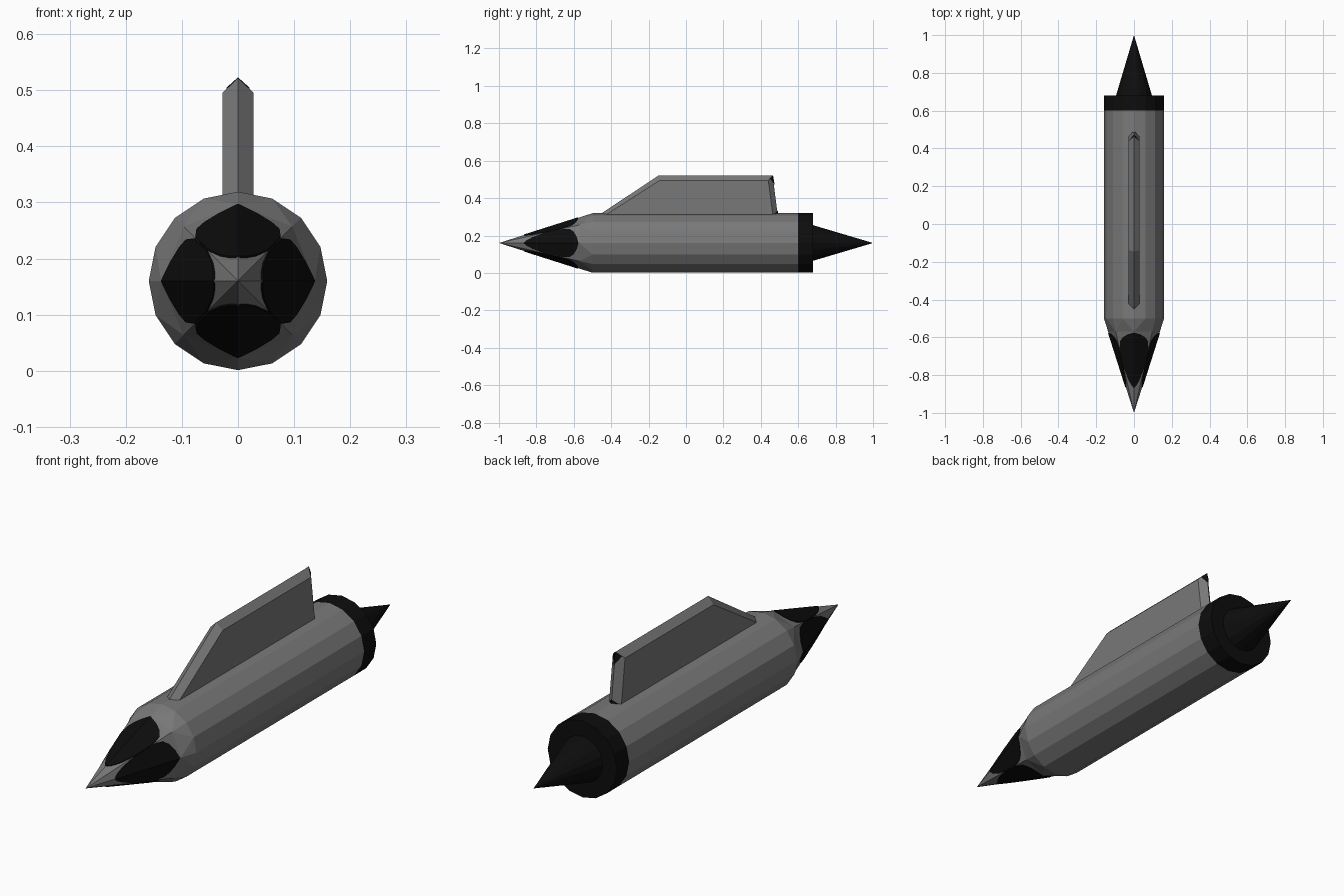
import bpy, math

if "Cube" in bpy.data.objects:
    bpy.data.objects.remove(bpy.data.objects["Cube"])

CZ, R = 0.16, 0.159          # hull axis height and radius
NOSE_Y, RING_Y = -0.5, -0.57  # hull start, blend ring on the nose


def material(name, c):
    m = bpy.data.materials.new(name)
    m.diffuse_color = (c, c, c, 1)
    m.use_nodes = True
    m.node_tree.nodes["Principled BSDF"].inputs["Base Color"].default_value = m.diffuse_color
    return m


grey = material("hull grey", 0.19)
black = material("black", 0.004)


def add(name, verts, faces, mat):
    me = bpy.data.meshes.new(name)
    me.from_pydata(verts, [], faces)
    me.materials.append(mat)
    ob = bpy.data.objects.new(name, me)
    bpy.context.collection.objects.link(ob)
    bpy.context.view_layer.objects.active = ob
    bpy.ops.object.mode_set(mode='EDIT')
    bpy.ops.mesh.select_all(action='SELECT')
    bpy.ops.mesh.normals_make_consistent(inside=False)
    bpy.ops.object.mode_set(mode='OBJECT')
    return ob


def ring(r, y, n=16):
    return [(r * math.sin(i * math.tau / n), y, CZ + r * math.cos(i * math.tau / n))
            for i in range(n)]


def bridge(a, b, n=16):
    return [(a + i, a + (i + 1) % n, b + (i + 1) % n, b + i) for i in range(n)]


def nose_r(y):
    return R * (y + 1) / (NOSE_Y + 1)


# Hull tube with an eight-sided nose blending into sixteen sides
verts = ring(R, 0.6) + ring(R, NOSE_Y) + ring(nose_r(RING_Y), RING_Y, 8) + [(0, -1, CZ)]
faces = bridge(0, 16) + [tuple(range(16))]
for i in range(8):
    a, b = 32 + i, 32 + (i + 1) % 8
    p, m, q = 16 + 2 * i, 17 + 2 * i, 16 + (2 * i + 2) % 16
    faces += [(a, b, m), (a, m, p), (b, q, m), (a, 40, b)]
add("hull", verts, faces, grey)

# Black tail collar and exhaust cone
add("tail_collar", ring(R, 0.6) + ring(R, 0.68),
    bridge(0, 16) + [tuple(range(16)), tuple(range(16, 32))], black)
add("tail_cone", ring(0.095, 0.68) + [(0, 1, CZ)],
    [(i, (i + 1) % 16, 16) for i in range(16)] + [tuple(range(16))], black)

# Teardrop windows lying on the four sides of the nose (y, half width)
outline = [(-0.865, 0.004), (-0.85, 0.016), (-0.82, 0.032), (-0.76, 0.054),
           (-0.70, 0.068), (-0.66, 0.076), (-0.62, 0.074), (-0.60, 0.06),
           (-0.585, 0.035), (-0.577, 0.008)]
for k, side in enumerate(("top", "right", "bottom", "left")):
    c, s = math.cos(k * math.pi / 2), math.sin(k * math.pi / 2)
    verts, faces = [], []
    for lift in (0.003, -0.003):
        for y, w in outline:
            r = nose_r(y)
            w = min(w, r * 0.707)
            for u in (-w, 0, w):
                h = r - abs(u) * 0.4142 + lift
                verts.append((u * c + h * s, y, CZ + h * c - u * s))
    n = len(outline)
    for i in range(n - 1):
        for o in (0, 3 * n):
            for j in (0, 1):
                a = o + 3 * i + j
                faces.append((a, a + 1, a + 4, a + 3))
        for j in (0, 2):
            a = 3 * i + j
            faces.append((a, a + 3, a + 3 + 3 * n, a + 3 * n))
    for i in (0, n - 1):
        for j in (0, 1):
            a = 3 * i + j
            faces.append((a, a + 1, a + 1 + 3 * n, a + 3 * n))
    add("nose_window_" + side, verts, faces, black)

# Dorsal fin: ridge profile on the centre line, inset flat sides
W = 0.028
ridge = [(-0.495, 0.29), (-0.145, 0.522), (0.463, 0.522), (0.493, 0.29)]
inner = [(-0.46, 0.29), (-0.14, 0.495), (0.44, 0.495), (0.467, 0.29)]
verts = [(0, y, z) for y, z in ridge]
verts += [(x, y, z) for x in (-W, W) for y, z in inner]
faces = [(4, 5, 6, 7), (8, 9, 10, 11), (0, 4, 7, 3, 11, 8)]
for o in (4, 8):
    faces += [(i, i + 1, o + i + 1, o + i) for i in range(3)]
add("dorsal_fin", verts, faces, grey)

# Small black corner marks on the fin's trailing edge
for x, side in ((-1, "left"), (1, "right")):
    add("fin_mark_" + side,
        [(0, 0.465, 0.523), (x * 0.021, 0.450, 0.504), (0, 0.474, 0.47),
         (0, 0.492, 0.318), (x * 0.021, 0.473, 0.315), (0, 0.490, 0.335)],
        [(0, 1, 2), (3, 4, 5)], black)
